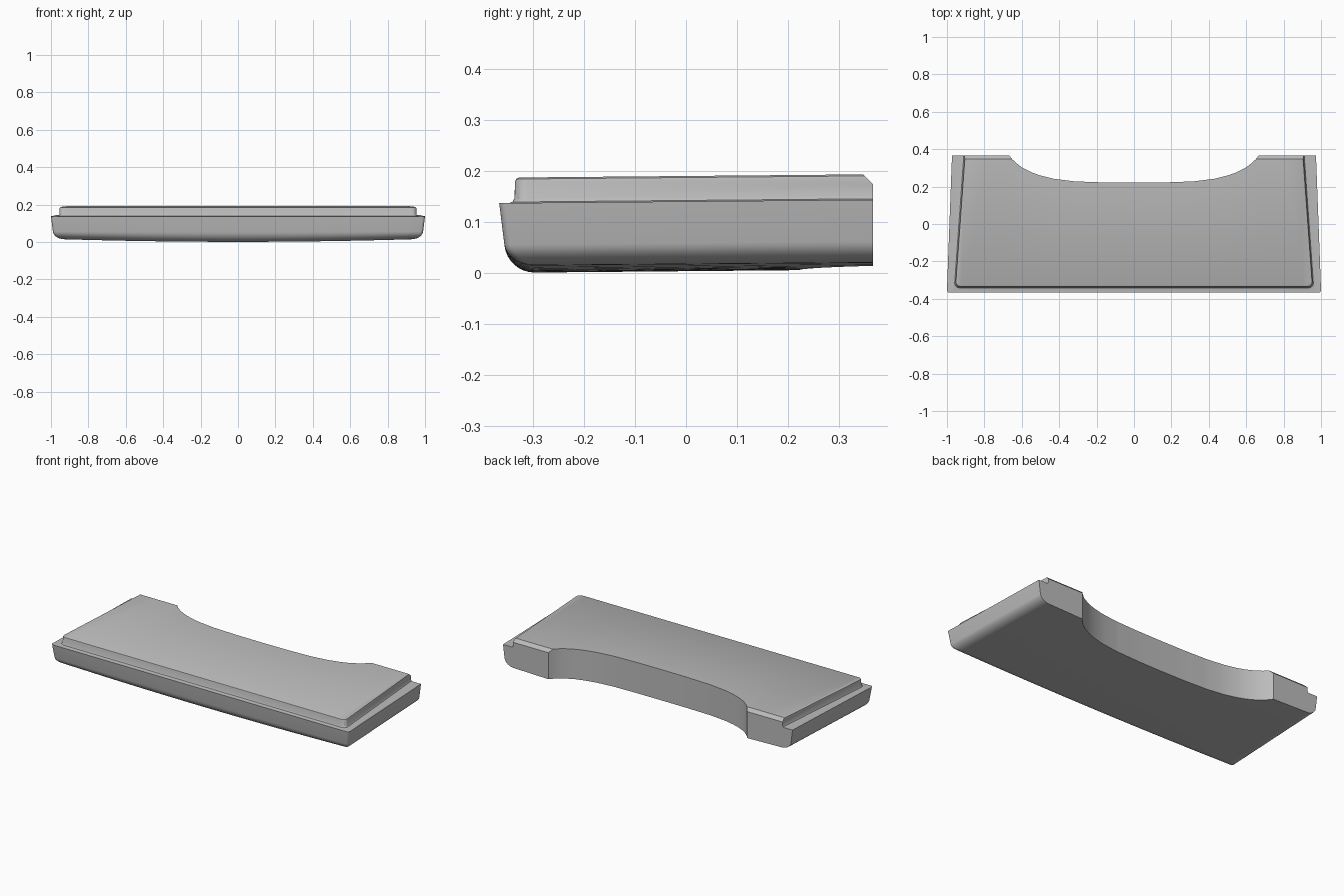
import bpy, bmesh, math
from mathutils import Vector

cube = bpy.data.objects.get("Cube")
if cube:
    bpy.data.objects.remove(cube)

BACK = 0.367

# Half of the curved cut-out in the back edge, mirrored to the full curve
half = [(0.667, BACK), (0.652, 0.347), (0.63, 0.326), (0.6, 0.303), (0.55, 0.277),
        (0.5, 0.259), (0.43, 0.242), (0.32, 0.228), (0.16, 0.222)]
arch = [(-x, y) for x, y in half] + [(0, 0.221)] + half[::-1]


def outline(inset, front_x, back_x, radius):
    """Tapered plan with rounded front corners and the curved back edge."""
    fx, bx = front_x - inset, back_x - inset
    cx, cy = fx - radius, -BACK + inset + radius
    corner = [(cx + radius * math.cos(a), cy - radius * math.sin(a))
              for a in (math.radians(15 * i) for i in range(7))]
    right = [(bx, BACK)] + corner
    return right + [(-x, y) for x, y in right[::-1]] + arch


# Section from the underside, round the lower edge, to the ledge
levels = []
for i in range(9):
    a = math.radians(90 - 10.5 * i)
    levels.append((0.07 - 0.06 * math.cos(a), 0.06 - 0.06 * math.sin(a), False))
levels += [(0.0, 0.137, False)]
# Ledge, fillet, raised wall and rounded top edge
levels += [(0.019, 0.137, True), (0.026, 0.139, True), (0.03, 0.146, True),
           (0.031, 0.178, True), (0.033, 0.184, True), (0.039, 0.187, True)]

bm = bmesh.new()
rings = []
for inset, z, raised in levels:
    plan = outline(inset, 0.985, 0.936, 0.025) if raised else outline(inset, 1.0, 0.973, 0.014)
    rings.append([bm.verts.new((x, y, z)) for x, y in plan])
n = len(rings[0])
for low, high in zip(rings, rings[1:]):
    for i in range(n):
        j = (i + 1) % n
        bm.faces.new((low[i], low[j], high[j], high[i]))
bm.faces.new(rings[0])
bm.faces.new(rings[-1])
bmesh.ops.recalc_face_normals(bm, faces=bm.faces)


def slice_all(point, normal, clear=False):
    geom = bm.verts[:] + bm.edges[:] + bm.faces[:]
    return bmesh.ops.bisect_plane(bm, geom=geom, dist=1e-5, plane_co=point,
                                  plane_no=normal, clear_outer=clear)


# Chamfer along the top of the back edge
slice_all(Vector((0, BACK, 0.168)), Vector((0, 1, 1)), True)
bmesh.ops.holes_fill(bm, edges=[e for e in bm.edges if e.is_boundary], sides=0)

# Lengthwise slices, so the underside can bow
for i in range(-9, 10):
    slice_all(Vector((i / 10, 0, 0)), Vector((1, 0, 0)))
for v in bm.verts:
    bow = max(0, 1 - v.co.z / 0.06)
    v.co.z += 0.009 * (v.co.y + BACK) + 0.016 * bow * v.co.x ** 2
bmesh.ops.recalc_face_normals(bm, faces=bm.faces)

mesh = bpy.data.meshes.new("curved_panel")
bm.to_mesh(mesh)
bm.free()
panel = bpy.data.objects.new("curved_panel", mesh)
bpy.context.collection.objects.link(panel)

# Plain grey
grey = bpy.data.materials.new("plain_grey")
grey.use_nodes = True
colour = (0.5, 0.5, 0.5, 1)
grey.diffuse_color = colour
grey.node_tree.nodes["Principled BSDF"].inputs["Base Color"].default_value = colour
mesh.materials.append(grey)

bpy.context.view_layer.objects.active = panel
panel.select_set(True)
bpy.ops.object.shade_smooth_by_angle(angle=math.radians(35))
